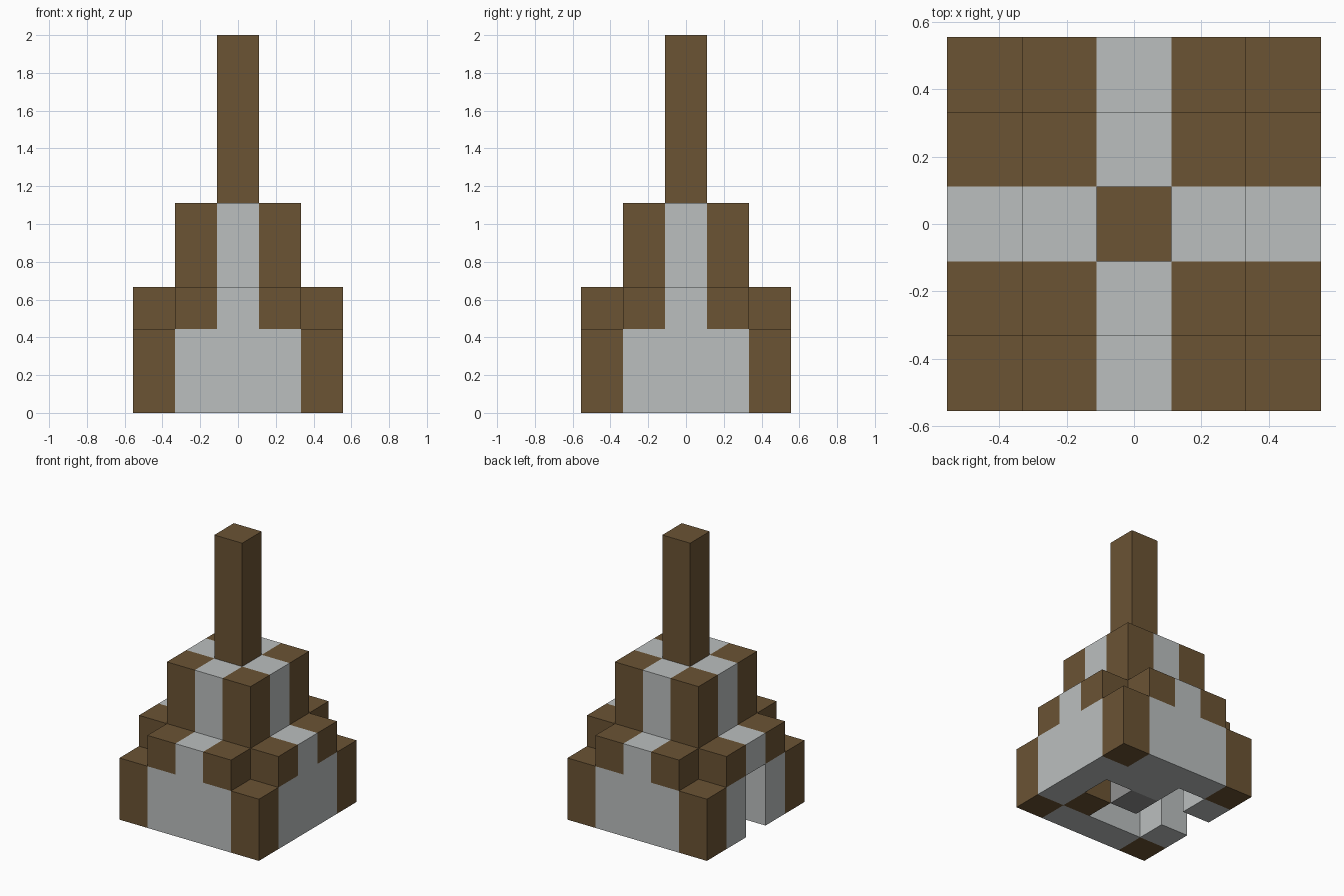
import bpy
import bmesh
from mathutils import Vector

if "Cube" in bpy.data.objects:
    bpy.data.objects.remove(bpy.data.objects["Cube"], do_unlink=True)

CELL = 2 / 9  # everything sits on a grid of cubes, nine cells tall


def material(name, rgb):
    mat = bpy.data.materials.new(name)
    mat.use_nodes = True
    mat.diffuse_color = (*rgb, 1)
    mat.node_tree.nodes["Principled BSDF"].inputs["Base Color"].default_value = (*rgb, 1)
    return mat


timber = material("brown timber", (0.147, 0.087, 0.034))
stone = material("pale stone", (0.497, 0.521, 0.521))
dark_stone = material("dark stone", (0.283, 0.283, 0.283))


def block(name, x, y, bottom, top, mat, width=1, depth=1):
    """Box centred on cell (x, y), spanning layers bottom to top."""
    bm = bmesh.new()
    bmesh.ops.create_cube(bm, size=1)
    bmesh.ops.scale(bm, verts=bm.verts,
                    vec=Vector((width, depth, top - bottom)) * CELL)
    mesh = bpy.data.meshes.new(name)
    bm.to_mesh(mesh)
    bm.free()
    mesh.materials.append(mat)
    obj = bpy.data.objects.new(name, mesh)
    obj.location = Vector((x, y, (bottom + top) / 2)) * CELL
    bpy.context.collection.objects.link(obj)
    return obj


# Timber posts at the corners of the base and of the upper tower
for sx in (-1, 1):
    for sy in (-1, 1):
        block("base_corner_post", 2 * sx, 2 * sy, 0, 2, timber)
        block("tower_corner_post", sx, sy, 2, 5, timber)

# Ground floor walls, with a doorway in the middle of the -x side
block("front_wall", 0, -2, 0, 2, stone, width=3)
block("back_wall", 0, 2, 0, 2, stone, width=3)
block("left_wall", 2, 0, 0, 2, stone, depth=3)
for sy in (-1, 1):
    block("door_side_wall", -2, sy, 0, 2, stone)

# Four identical sides: low roof step and tower wall
for dx, dy in ((1, 0), (-1, 0), (0, 1), (0, -1)):
    block("roof_step_middle", 2 * dx, 2 * dy, 2, 3, stone)
    for side in (-1, 1):
        block("roof_step_shoulder", 2 * dx + side * dy, 2 * dy + side * dx, 2, 3, timber)
    block("tower_wall", dx, dy, 2, 5, stone)

# Tower core and tall mast
block("tower_core", 0, 0, 2, 5, stone)
block("mast", 0, 0, 5, 9, timber)

# Things standing inside the hollow ground floor
block("hearth", 0, 0, 0, 1, dark_stone)
block("timber_chest", 1, -1, 0, 1, timber)
block("stone_bench", 0.5, 1, 0, 1, stone, width=2)
